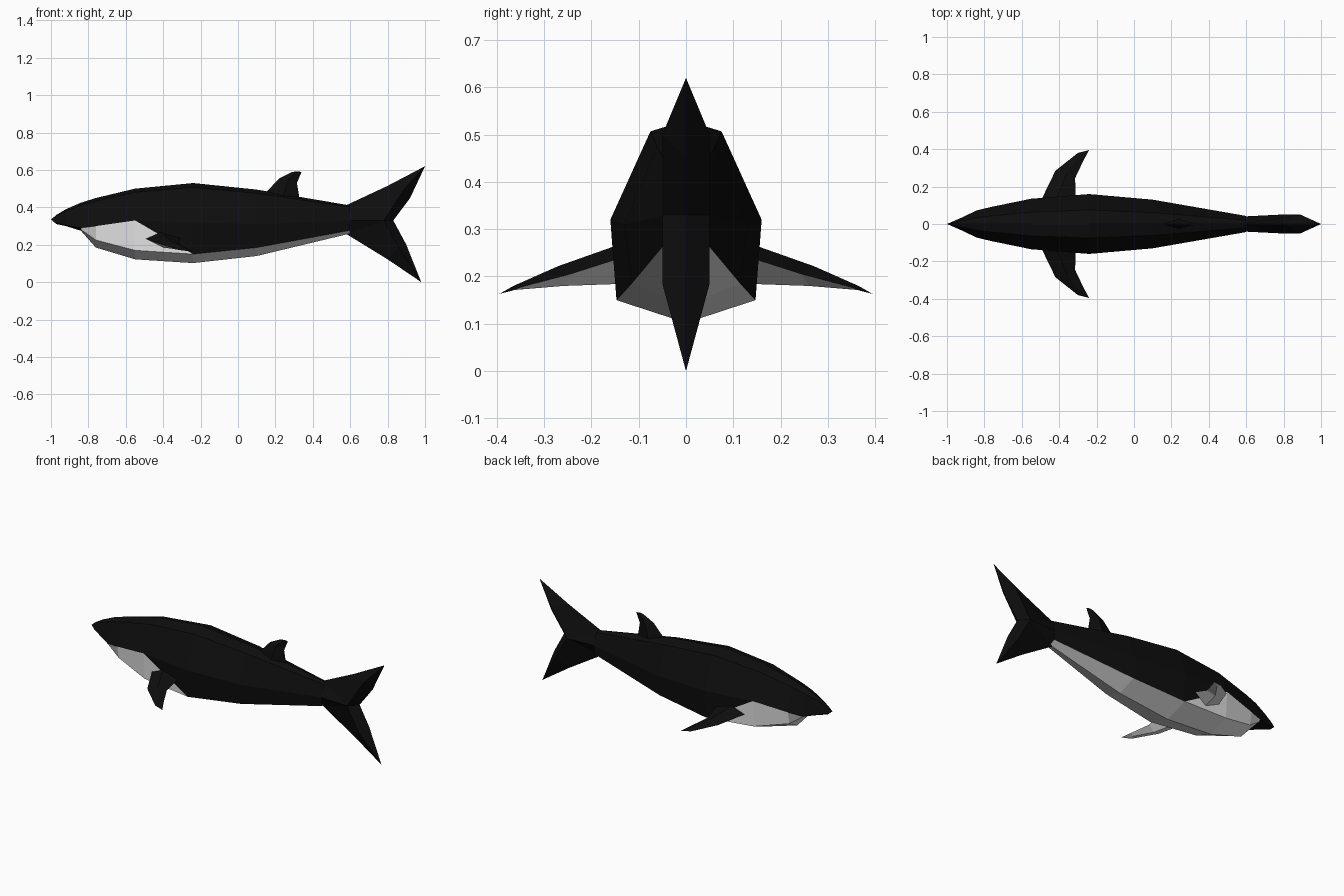
import bpy
import bmesh

cube = bpy.data.objects.get("Cube")
if cube:
    bpy.data.objects.remove(cube, do_unlink=True)


def make_material(name, value):
    mat = bpy.data.materials.new(name)
    mat.use_nodes = True
    colour = (value, value, value, 1)
    mat.diffuse_color = colour
    mat.node_tree.nodes["Principled BSDF"].inputs["Base Color"].default_value = colour
    return mat


BLACK, WHITE = 0, 1
materials = [make_material("black skin", 0.004), make_material("white belly", 0.8)]


class Part:
    """Half of a symmetric part, mirrored across the y = 0 plane."""

    def __init__(self, name):
        self.name, self.bm, self.verts = name, bmesh.new(), {}

    def face(self, points, colour=BLACK):
        corners = []
        for p in points:
            v = self.verts.get(p) or self.verts.setdefault(p, self.bm.verts.new(p))
            if v not in corners:
                corners.append(v)
        if len(corners) > 2:
            self.bm.faces.new(corners).material_index = colour

    def loft(self, sections, colour_rule=lambda s, b: BLACK, closed=False):
        for s, (a, b) in enumerate(zip(sections, sections[1:])):
            n = len(a)
            for i in range(n if closed else n - 1):
                j = (i + 1) % n
                colour = colour_rule(s, i)
                if colour is None:
                    # split band: white below the diagonal, black above
                    self.face((a[i], a[j], b[j]), WHITE)
                    self.face((a[i], b[j], b[i]), BLACK)
                else:
                    self.face((a[i], a[j], b[j], b[i]), colour)

    def finish(self, closed=False):
        if closed:
            bmesh.ops.recalc_face_normals(self.bm, faces=self.bm.faces[:])
        else:
            self.bm.normal_update()
            for f in self.bm.faces:
                if f.normal.y < 0:
                    f.normal_flip()
        mesh = bpy.data.meshes.new(self.name)
        self.bm.to_mesh(mesh)
        self.bm.free()
        for mat in materials:
            mesh.materials.append(mat)
        obj = bpy.data.objects.new(self.name, mesh)
        bpy.context.collection.objects.link(obj)
        mirror = obj.modifiers.new("mirror", "MIRROR")
        mirror.use_axis = (False, True, False)
        mirror.use_clip = True


# Body stations: x, top z, side z, side y, lower edge z, lower edge y, keel z
stations = [
    (-1.0, .335, .335, 0, .335, 0, .335),
    (-.97, .36, .32, .013, .312, .010, .31),
    (-.92, .39, .305, .035, .302, .028, .30),
    (-.84, .425, .29, .073, .282, .055, .275),
    (-.76, .45, .30, .092, .225, .078, .185),
    (-.55, .50, .33, .135, .17, .125, .122),
    (-.24, .53, .32, .16, .15, .147, .102),
    (.10, .495, .31, .13, .185, .115, .14),
    (.60, .41, .33, .043, .277, .038, .26),
]


def body_section(x, top, side_z, side_y, low_z, low_y, keel):
    shoulder = (x, side_y * .47, top - (top - side_z) * .11)
    return [(x, 0, top), shoulder, (x, side_y, side_z), (x, low_y, low_z), (x, 0, keel)]


def body_colour(station, band):
    behind_snout = stations[station][0] > -.9
    if band == 3 and behind_snout:
        return WHITE
    if band == 2 and behind_snout:
        x = stations[station][0]
        return WHITE if x < -.6 else None if x < -.4 else BLACK
    return BLACK


body = Part("body")
body.loft([body_section(*s) for s in stations], body_colour)
body.finish()

# Upright tail fin with two lobes around a thick central ridge
tail = Part("tail_fin")
root_top, root_side, root_low = (.58, 0, .412), (.58, .04, .33), (.58, 0, .257)
ridge, notch = (.78, .05, .33), (.83, 0, .33)
tail.face((root_top, root_side, ridge))
tail.face((root_side, root_low, ridge))
tail.loft([[root_top, ridge, notch],
           [(.8, 0, .515), (.89, .05, .50), (.92, 0, .45)],
           [(1, 0, .62)] * 3])
tail.loft([[root_low, ridge, notch],
           [(.8, 0, .122), (.86, .05, .185), (.9, 0, .2)],
           [(.98, 0, 0)] * 3])
tail.finish()

# Small swept dorsal fin
dorsal = Part("dorsal_fin")
dorsal.loft([[(.15, 0, .48), (.24, .026, .46), (.33, 0, .44)],
             [(.22, 0, .555), (.27, .018, .55), (.315, 0, .53)],
             [(.29, 0, .59), (.315, .007, .59), (.34, 0, .59)],
             [(.315, 0, .591)] * 3])
dorsal.finish()

# Side fins: leading edge, upper ridge, trailing edge, lower ridge
side_fins = Part("side_fins")
side_fins.loft([[(-.5, .12, .235), (-.42, .12, .275), (-.31, .12, .245), (-.4, .12, .185)],
                [(-.42, .285, .205), (-.36, .27, .222), (-.315, .245, .205), (-.36, .26, .18)],
                [(-.3, .38, .17), (-.29, .365, .18), (-.27, .34, .18), (-.29, .36, .172)],
                [(-.24, .395, .163)] * 4],
               lambda s, band: WHITE if band > 1 else BLACK, closed=True)
side_fins.finish(closed=True)
